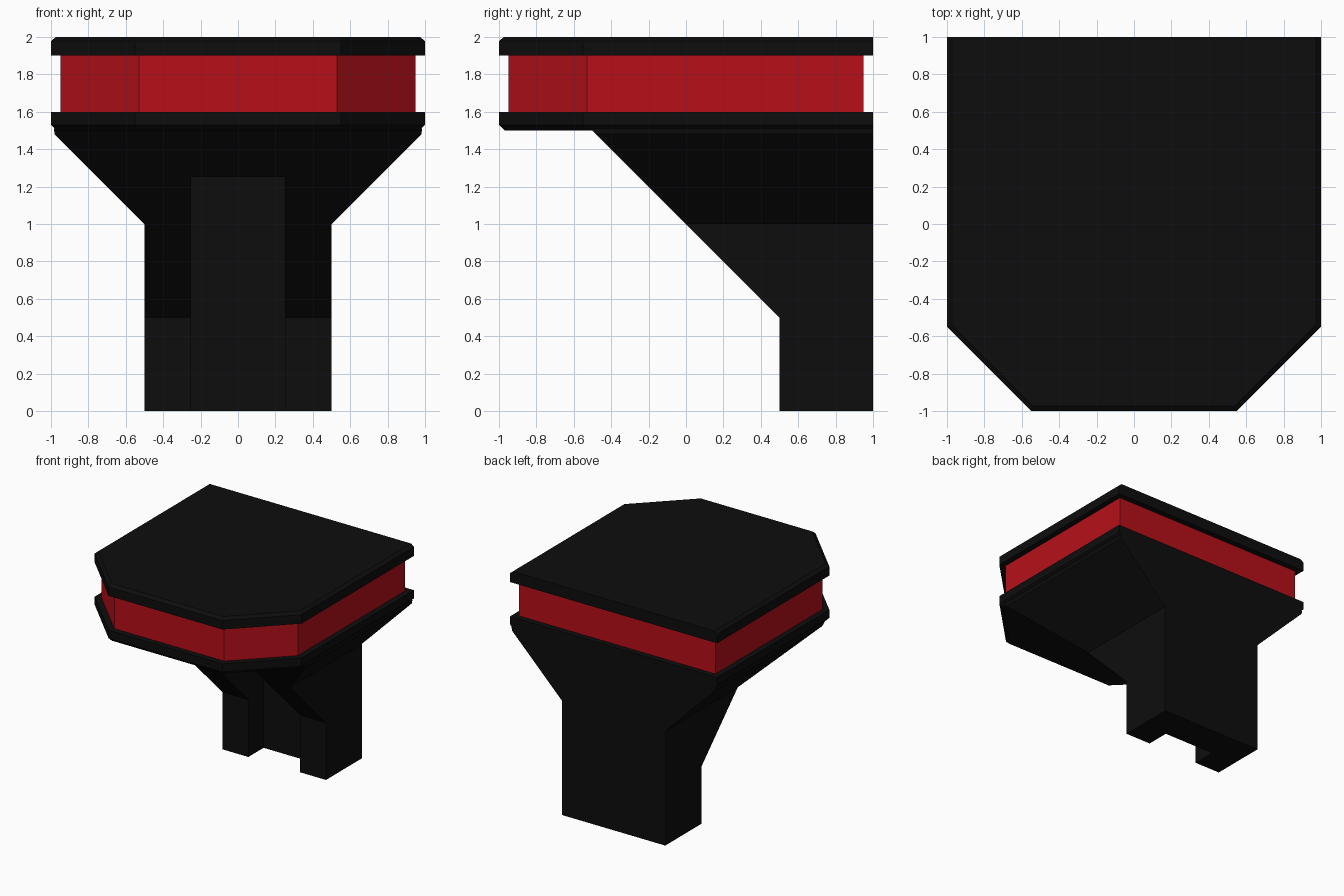
import bpy, bmesh

if "Cube" in bpy.data.objects:
    bpy.data.objects.remove(bpy.data.objects["Cube"])


def material(name, rgb):
    m = bpy.data.materials.new(name)
    m.diffuse_color = (*rgb, 1)
    m.use_nodes = True
    m.node_tree.nodes["Principled BSDF"].inputs["Base Color"].default_value = m.diffuse_color
    return m


BLACK = material("black", (0.004, 0.004, 0.004))
RED = material("red", (0.47, 0.005, 0.01))


def loft(name, rings, mat=None):
    """Solid skinned through rings of equal length, capped at both ends."""
    bm = bmesh.new()
    vs = [[bm.verts.new(p) for p in ring] for ring in rings]
    n = len(vs[0])
    for a, b in zip(vs, vs[1:]):
        for i in range(n):
            j = (i + 1) % n
            bm.faces.new((a[i], a[j], b[j], b[i]))
    bm.faces.new(vs[0])
    bm.faces.new(vs[-1])
    bmesh.ops.recalc_face_normals(bm, faces=bm.faces)
    mesh = bpy.data.meshes.new(name)
    bm.to_mesh(mesh)
    bm.free()
    ob = bpy.data.objects.new(name, mesh)
    bpy.context.collection.objects.link(ob)
    if mat:
        mesh.materials.append(mat)
    return ob


def outline(z, inset=0.0, back=1.0):
    """Square with clipped front corners, inset on the front and sides."""
    w, c = 1 - inset, 0.55 - 0.414 * inset
    half = [(c, -w), (w, -c), (w, back)]
    pts = half + [(-x, y) for x, y in reversed(half)]
    return [(x, y, z) for x, y in pts]


# Platform: top plate, recessed band, bottom plate
loft("top_plate", [outline(1.9), outline(1.978), outline(2.0, 0.027)], BLACK)
loft("red_band", [outline(1.6, 0.05, 0.95), outline(1.9, 0.05, 0.95)], RED)
loft("bottom_plate", [outline(1.5, 0.03), outline(1.53), outline(1.6)], BLACK)

# Support: flared front profile, extruded in depth
half = [(0.5, 0), (0.5, 1.0), (0.98, 1.48), (0.985, 1.51)]
front = half + [(-x, z) for x, z in reversed(half)]
support = loft("support", [[(x, y, z) for x, z in front] for y in (-1, 1)], BLACK)

# Cutters: side profile with sloped front, and the front groove
side = [(1.1, -0.1), (0.5, -0.1), (0.5, 0.5), (-0.51, 1.51), (-0.51, 1.6), (1.1, 1.6)]
side_cutter = loft("side_cutter", [[(x, y, z) for y, z in side] for x in (-1.2, 1.2)], BLACK)
groove = [(-1, -0.1), (0.71, -0.1), (0.71, 1.25), (-1, 1.25)]
groove_cutter = loft("groove_cutter", [[(x, y, z) for y, z in groove] for x in (-0.25, 0.25)], BLACK)

for cutter, op in ((side_cutter, 'INTERSECT'), (groove_cutter, 'DIFFERENCE')):
    mod = support.modifiers.new(cutter.name, 'BOOLEAN')
    mod.object, mod.operation, mod.solver = cutter, op, 'EXACT'
    cutter.hide_render = True

# Bake the cuts and drop the cutters
deps = bpy.context.evaluated_depsgraph_get()
baked = bpy.data.meshes.new_from_object(support.evaluated_get(deps))
support.modifiers.clear()
support.data = baked
for cutter in (side_cutter, groove_cutter):
    bpy.data.objects.remove(cutter)
